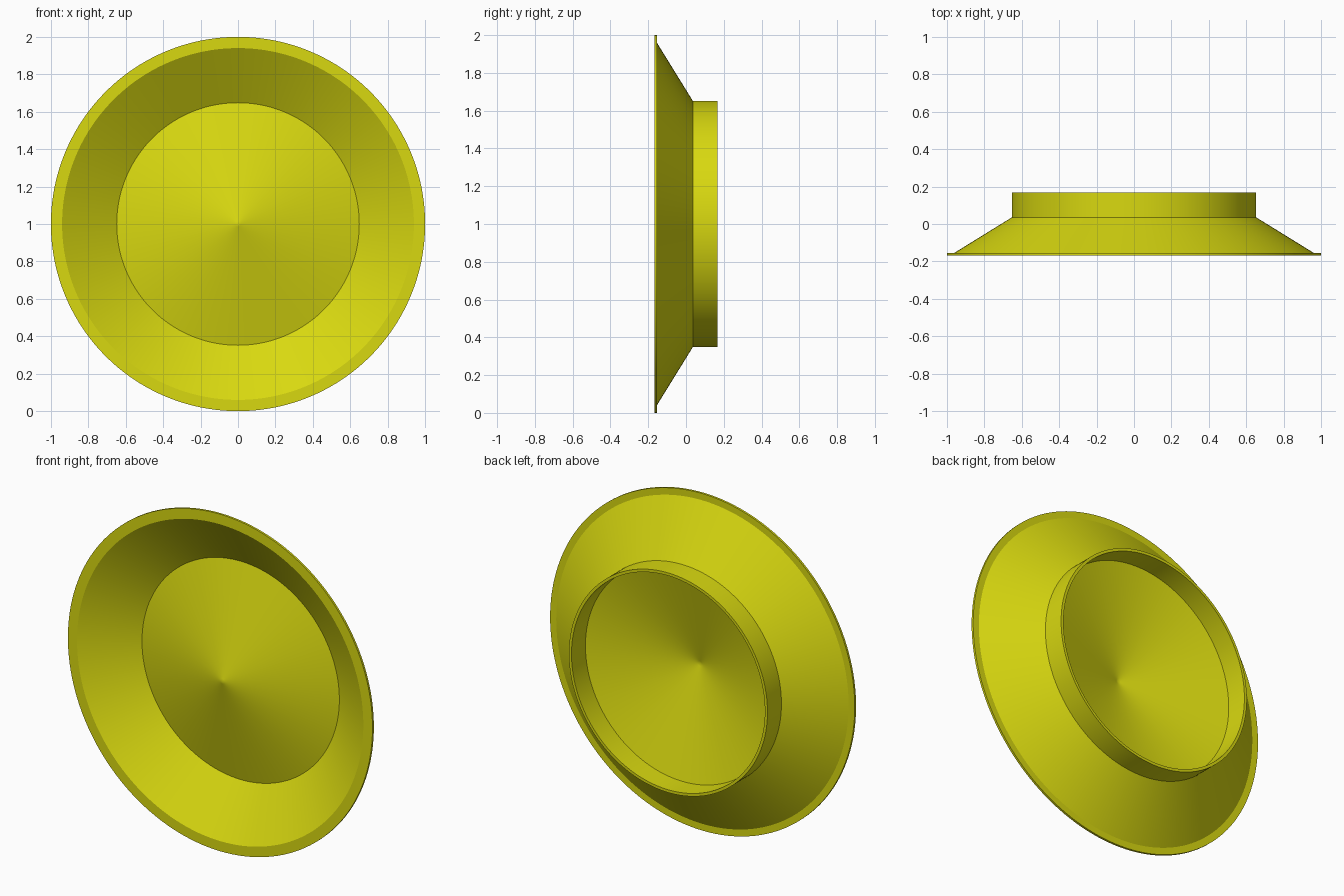
import bpy
import bmesh
import math
from mathutils import Vector

cube = bpy.data.objects.get("Cube")
if cube:
    bpy.data.objects.remove(cube, do_unlink=True)

yellow = bpy.data.materials.new("olive_yellow")
yellow.use_nodes = True
color = (0.69, 0.69, 0.005, 1)
yellow.diffuse_color = color
yellow.node_tree.nodes["Principled BSDF"].inputs["Base Color"].default_value = color


def lathe(name, profile, steps=160):
    """Revolve a (radius, depth) profile around the front-to-back axis."""
    bm = bmesh.new()
    verts = [bm.verts.new((r, y, 0)) for r, y in profile]
    edges = [bm.edges.new(pair) for pair in zip(verts, verts[1:])]
    bmesh.ops.spin(bm, geom=verts + edges, cent=(0, 0, 0), axis=(0, 1, 0),
                   angle=math.tau, steps=steps)
    bmesh.ops.remove_doubles(bm, verts=bm.verts, dist=0.0001)
    bmesh.ops.recalc_face_normals(bm, faces=bm.faces)
    bmesh.ops.translate(bm, verts=bm.verts, vec=Vector((0, 0, 1)))
    mesh = bpy.data.meshes.new(name)
    bm.to_mesh(mesh)
    bm.free()
    mesh.materials.append(yellow)
    obj = bpy.data.objects.new(name, mesh)
    bpy.context.collection.objects.link(obj)
    bpy.ops.object.select_all(action="DESELECT")
    obj.select_set(True)
    bpy.context.view_layer.objects.active = obj
    bpy.ops.object.shade_smooth_by_angle(angle=math.radians(18))
    return obj


# Thin-walled dish: raised conical centre, sloping wall, flat rim, foot ring
lathe("dish", [
    # front of the centre cone, then the inner wall
    (0, -0.15), (0.015, -0.146), (0.648, 0.025), (0.94, -0.167),
    # flat rim
    (1, -0.167), (1, -0.154), (0.96, -0.154),
    # outer wall and foot ring
    (0.652, 0.036), (0.652, 0.167), (0.635, 0.167), (0.635, 0.036),
    # back of the centre cone
    (0.015, -0.131), (0, -0.135),
])
